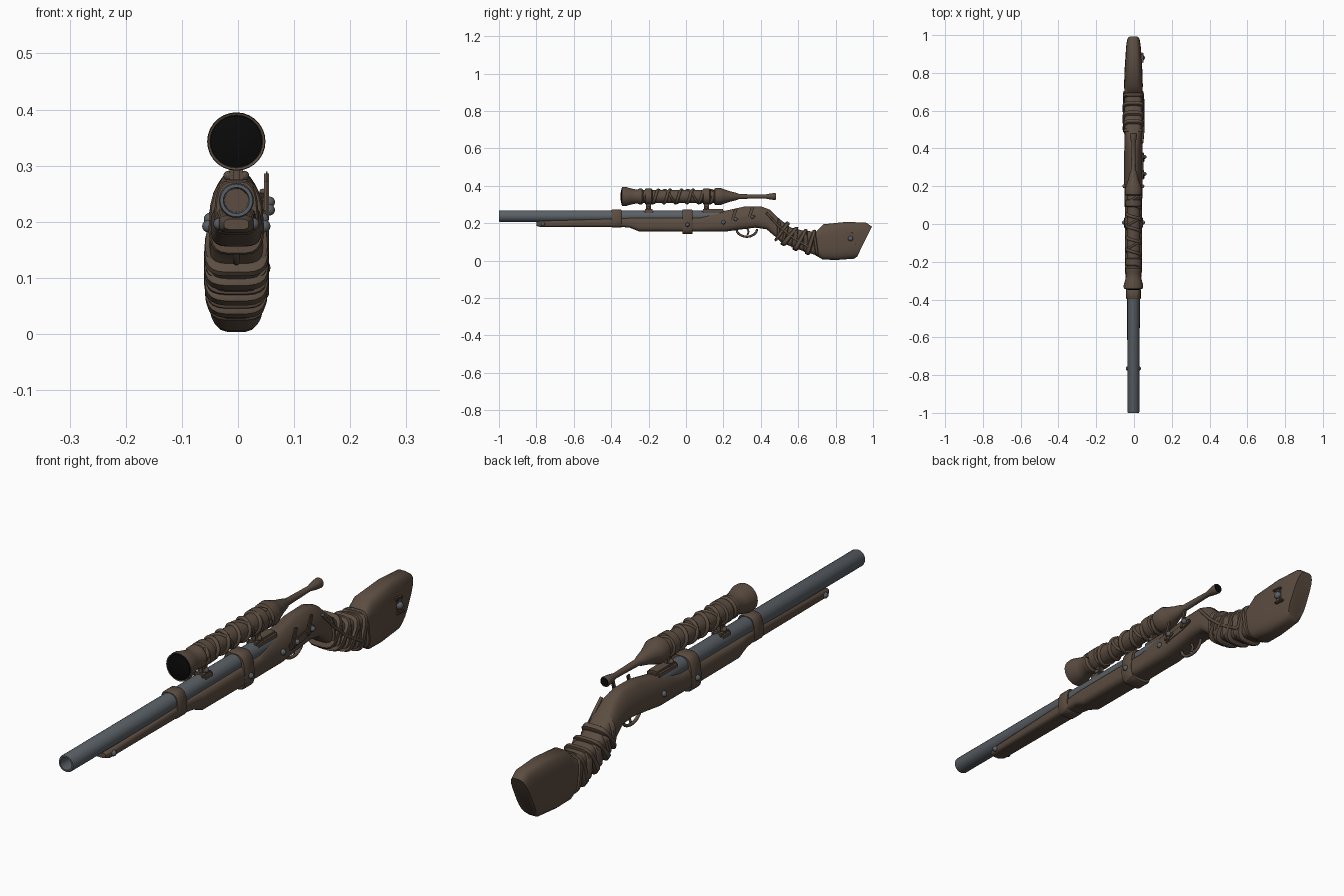
import bpy, bmesh, math
from mathutils import Vector, Matrix

if "Cube" in bpy.data.objects:
    bpy.data.objects.remove(bpy.data.objects["Cube"])

CX = -0.003          # centre line of the whole gun
AXIS_Z = 0.238       # barrel axis
SCOPE_Z = 0.343      # scope axis


def material(name, rgb):
    m = bpy.data.materials.new(name)
    m.use_nodes = True
    m.diffuse_color = (*rgb, 1)
    m.node_tree.nodes["Principled BSDF"].inputs["Base Color"].default_value = (*rgb, 1)
    return m


WOOD = material("dark brown", (0.105, 0.073, 0.052))
STEEL = material("blue grey steel", (0.1, 0.115, 0.13))
BLACK = material("lens black", (0.003, 0.003, 0.003))


def finish(name, bm, mat, angle=40):
    bmesh.ops.recalc_face_normals(bm, faces=bm.faces)
    me = bpy.data.meshes.new(name)
    bm.to_mesh(me)
    bm.free()
    me.materials.append(mat)
    ob = bpy.data.objects.new(name, me)
    bpy.context.collection.objects.link(ob)
    bpy.ops.object.select_all(action="DESELECT")
    ob.select_set(True)
    bpy.context.view_layer.objects.active = ob
    bpy.ops.object.shade_smooth_by_angle(angle=math.radians(angle))
    return ob


def skin(bm, rings, closed=False):
    n = len(rings[0])
    pairs = list(zip(rings, rings[1:] + rings[:1])) if closed else list(zip(rings, rings[1:]))
    for a, b in pairs:
        for i in range(n):
            j = (i + 1) % n
            bm.faces.new((a[i], a[j], b[j], b[i]))
    if not closed:
        bm.faces.new(rings[0])
        bm.faces.new(rings[-1])


def section(bm, st, grow=0.0, sides=24):
    """Rounded box section standing on the line from a bottom to a top point."""
    yb, zb, yt, zt, w, top = st
    low, high = Vector((CX, yb, zb)), Vector((CX, yt, zt))
    up = (high - low).normalized()
    mid, half = (low + high) / 2, (high - low).length / 2 + grow
    ring = []
    for i in range(sides):
        a = 2 * math.pi * (i + 0.5) / sides
        c, s = (math.copysign(abs(f) ** 0.55, f) for f in (math.cos(a), math.sin(a)))
        narrow = 1 + (top - 1) * max(s, 0)
        ring.append(bm.verts.new(mid + up * half * s + Vector(((w + grow) * c * narrow, 0, 0))))
    return ring


def loft(name, stations, mat=WOOD, grow=None):
    bm = bmesh.new()
    grow = grow or [0] * len(stations)
    skin(bm, [section(bm, s, g) for s, g in zip(stations, grow)])
    return finish(name, bm, mat)


def lathe(name, profile, mat, z, sides=28, closed=False):
    """Turn (y, radius) points around an axis along y."""
    bm = bmesh.new()
    rings = []
    for y, r in profile:
        rings.append([bm.verts.new((CX + r * math.cos(a), y, z + r * math.sin(a)))
                      for a in (2 * math.pi * i / sides for i in range(sides))])
    skin(bm, rings, closed)
    return finish(name, bm, mat)


def box(name, centre, size, mat=WOOD, tilt=0, bevel=0.003):
    bm = bmesh.new()
    bmesh.ops.create_cube(bm, size=1)
    bmesh.ops.scale(bm, vec=size, verts=bm.verts)
    bmesh.ops.bevel(bm, geom=bm.edges[:], offset=bevel, segments=2, affect="EDGES")
    bmesh.ops.transform(bm, matrix=Matrix.Translation(centre) @ Matrix.Rotation(tilt, 4, "X"),
                        verts=bm.verts)
    return finish(name, bm, mat)


def stud(name, x, y, z, r=0.011, mat=STEEL):
    bm = bmesh.new()
    bmesh.ops.create_uvsphere(bm, u_segments=12, v_segments=8, radius=r)
    bmesh.ops.translate(bm, vec=(x, y, z), verts=bm.verts)
    return finish(name, bm, mat)


def cord(name, points, depth, mat=WOOD):
    cu = bpy.data.curves.new(name, "CURVE")
    cu.dimensions = "3D"
    cu.bevel_depth = depth
    cu.bevel_resolution = 2
    cu.use_fill_caps = True
    sp = cu.splines.new("POLY")
    sp.points.add(len(points) - 1)
    for p, co in zip(sp.points, points):
        p.co = (*co, 1)
    cu.materials.append(mat)
    ob = bpy.data.objects.new(name, cu)
    bpy.context.collection.objects.link(ob)
    return ob


# Stock: bottom y, z, top y, z, half width, narrowing of the top
STOCK = [
    (-.80, .186, -.80, .205, .022, 1), (-.78, .180, -.78, .212, .031, 1),
    (-.34, .180, -.34, .228, .036, 1), (-.30, .176, -.30, .230, .040, 1),
    (-.25, .156, -.25, .230, .045, 1), (.08, .155, .08, .233, .046, .9),
    (.14, .155, .14, .254, .047, .7), (.21, .155, .21, .267, .049, .6),
    (.28, .165, .31, .289, .050, .5), (.37, .176, .40, .291, .049, .5),
    (.43, .168, .45, .272, .048, .6), (.475, .13, .50, .223, .048, .8),
    (.51, .097, .56, .177, .049, 1), (.60, .060, .63, .160, .049, 1),
    (.69, .030, .695, .155, .047, 1), (.73, .006, .735, .195, .050, .9),
    (.80, .003, .86, .208, .047, .85), (.90, .010, .965, .203, .040, .9),
    (.915, .022, .994, .182, .036, .9)]
loft("stock", STOCK)


def stock_at(t):
    i = min(int(t), len(STOCK) - 2)
    return [a + (b - a) * (t - i) for a, b in zip(STOCK[i], STOCK[i + 1])]


# Leather wraps around the wrist, each one a bulging band
for k in range(9):
    t = 11 + k * 0.36
    skew = 0.012 * (-1) ** k
    band = [stock_at(t + d) for d in (0, 0.05, 0.25, 0.32)]
    for s in band:
        s[0] += skew
        s[2] -= skew
    loft("wrist_wrap", band, grow=[0, .008, .006 + .003 * (k % 2), 0])

# Barrel with an open bore
lathe("barrel", [(.2, .031), (-.995, .031), (-1, .029), (-1, .023), (-.9, .021), (.2, .021)],
      STEEL, AXIS_Z, closed=True)
lathe("bore_end", [(-.9, .022), (-.89, .022)], WOOD, AXIS_Z)

# Barrel bands
for name, y0, y1, low, w in (("front_band", -.397, -.345, .176, .040),
                             ("middle_band", -.02, .035, .141, .050)):
    ring = [(y, low, y, .274, w, .8) for y in (y0, y0 + .004, y1 - .004, y1)]
    loft(name, ring, grow=[-.003, 0, 0, -.003])
box("breech_block", (CX, .16, .262), (.05, .09, .03), bevel=.008)

# Screws on both sides
for side in (-1, 1):
    for y, z, w in ((-.765, .196, .030), (.008, .192, .050), (.20, .205, .047)):
        stud("side_screw", CX + side * w, y, z)

# Scope body, lens and eyepiece
lathe("scope_body", [(-.325, .044), (-.34, .047), (-.342, .051), (-.325, .052), (-.29, .042),
                     (-.262, .037), (-.25, .042), (-.235, .042), (-.228, .035), (.15, .035),
                     (.155, .044), (.185, .046), (.20, .040), (.235, .028), (.275, .018),
                     (.285, .013), (.42, .010), (.45, .016), (.475, .019), (.48, .017),
                     (.47, .008)], WOOD, SCOPE_Z)
lathe("scope_lens", [(-.325, .046), (-.343, .046), (-.348, .030), (-.35, .008)], BLACK, SCOPE_Z)
lathe("eyepiece_lens", [(.47, .015), (.481, .014)], BLACK, SCOPE_Z)


# Cords wound along the scope tube
def helix(turns, phase, r):
    pts = []
    for i in range(161):
        f = i / 160
        a = 2 * math.pi * turns * f + phase
        pts.append((CX + r * math.cos(a), -.225 + .37 * f, SCOPE_Z + r * math.sin(a)))
    return pts


cord("scope_cord", helix(6, 0, .035), .008)
cord("scope_cross_cord", helix(-3, 1, .035), .006)

# Scope mounts: saddle, post and ring
for y in (-.20, .11):
    box("mount_saddle", (CX, y, .262), (.05, .054, .026), bevel=.007)
    box("mount_post", (CX, y, .29), (.024, .028, .06), bevel=.006)
    lathe("mount_ring", [(y - .02, .036), (y - .016, .043), (y + .016, .043), (y + .02, .036)],
          WOOD, SCOPE_Z)
    for side in (-1, 1):
        stud("mount_screw", CX + side * .014, y, .282, .009, WOOD)

# Trigger and its guard
guard = [(CX, .325 - .055 * math.cos(a), .17 - .042 * math.sin(a))
         for a in (math.pi * i / 16 for i in range(17))]
cord("trigger_guard", guard, .006)
cord("trigger", [(CX, .325, .178), (CX, .335, .155), (CX, .328, .138)], .005)

# Levers, knob and strap on the left of the receiver
for y, z in ((.255, .238), (.345, .252)):
    box("side_lever", (CX + .054, y, z), (.009, .016, .075), tilt=-.3)
    box("lever_foot", (CX + .049, y + .012, z - .025), (.012, .04, .018), tilt=.4)
    stud("lever_knob", CX + .059, y + .01, z - .017, .010)
box("receiver_plate", (CX + .048, .29, .215), (.008, .11, .03), tilt=.15)
cord("wrist_strap", [(CX + .047, .43, .255), (CX + .052, .49, .19), (CX + .052, .56, .13),
                     (CX + .052, .66, .07)], .006)

# Buckle set into the left of the butt
for dz in (-.028, .028):
    box("buckle_bar", (CX + .045, .88 - dz * .2, .118 + dz), (.014, .044, .010), tilt=-.1)
box("buckle_plate", (CX + .042, .88, .118), (.012, .024, .056))
stud("buckle_stud", CX + .047, .88, .118, .014)
